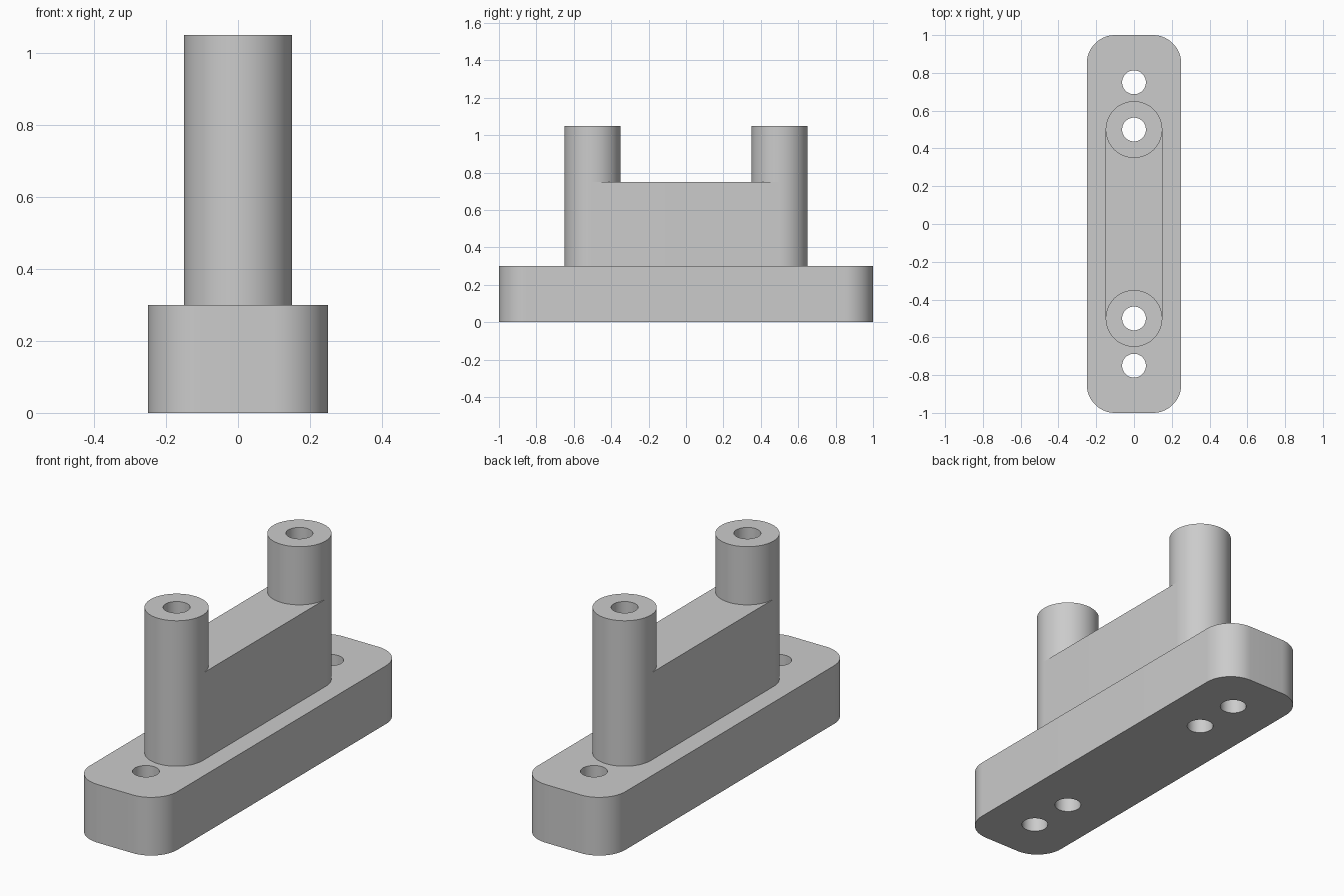
import bpy
import bmesh
from math import cos, sin, pi, radians
from mathutils import Vector

cube = bpy.data.objects.get("Cube")
if cube:
    bpy.data.objects.remove(cube, do_unlink=True)

QUARTER = 16       # segments in a quarter turn
POST_R = 0.15
HOLE_R = 0.063
POST_Y = 0.5
BOLT_Y = 0.75
BASE_TOP, WEB_TOP, POST_TOP = 0.3, 0.75, 1.05

grey = bpy.data.materials.new("plain_grey")
grey.use_nodes = True
colour = (0.6, 0.6, 0.6, 1)
grey.diffuse_color = colour
grey.node_tree.nodes["Principled BSDF"].inputs["Base Color"].default_value = colour


def rounded_outline(half_x, half_y, radius, y=0):
    """Closed outline with rounded corners; a circle when both halves equal the radius."""
    points = []
    corners = [(1, 1), (-1, 1), (-1, -1), (1, -1)]
    for i, (sx, sy) in enumerate(corners):
        for k in range(QUARTER + 1):
            a = (i + k / QUARTER) * pi / 2
            points.append(Vector((sx * (half_x - radius) + radius * cos(a),
                                  y + sy * (half_y - radius) + radius * sin(a), 0)))
    # drop points that repeat their neighbour
    return [p for i, p in enumerate(points) if (p - points[i - 1]).length > 1e-5]


def drilled_part(name, outline, hole_ys, bottom, top):
    """Fill an outline with round holes and raise it from bottom to top."""
    bm = bmesh.new()
    loops = [outline] + [rounded_outline(HOLE_R, HOLE_R, HOLE_R, y) for y in hole_ys]
    for loop in loops:
        verts = [bm.verts.new((p.x, p.y, bottom)) for p in loop]
        for i, v in enumerate(verts):
            bm.edges.new((verts[i - 1], v))
    bmesh.ops.triangle_fill(bm, use_beauty=True, use_dissolve=False, edges=bm.edges[:])
    raised = bmesh.ops.extrude_face_region(bm, geom=bm.faces[:], use_keep_orig=True)
    moved = [g for g in raised["geom"] if isinstance(g, bmesh.types.BMVert)]
    bmesh.ops.translate(bm, verts=moved, vec=(0, 0, top - bottom))
    bmesh.ops.recalc_face_normals(bm, faces=bm.faces[:])
    mesh = bpy.data.meshes.new(name)
    bm.to_mesh(mesh)
    bm.free()
    mesh.materials.append(grey)
    obj = bpy.data.objects.new(name, mesh)
    bpy.context.collection.objects.link(obj)
    bpy.ops.object.select_all(action="DESELECT")
    obj.select_set(True)
    bpy.context.view_layer.objects.active = obj
    bpy.ops.object.shade_smooth_by_angle(angle=radians(30))
    return obj


# Base plate with bolt holes and the post bores
drilled_part("base_plate", rounded_outline(0.25, 1, 0.15),
             [-BOLT_Y, -POST_Y, POST_Y, BOLT_Y], 0, BASE_TOP)

# Round-ended web standing on the plate
drilled_part("web", rounded_outline(POST_R, POST_Y + POST_R, POST_R),
             [-POST_Y, POST_Y], BASE_TOP, WEB_TOP)

# Bored posts at both ends of the web
for name, y in (("front_post", -POST_Y), ("back_post", POST_Y)):
    drilled_part(name, rounded_outline(POST_R, POST_R, POST_R, y), [y], WEB_TOP, POST_TOP)
